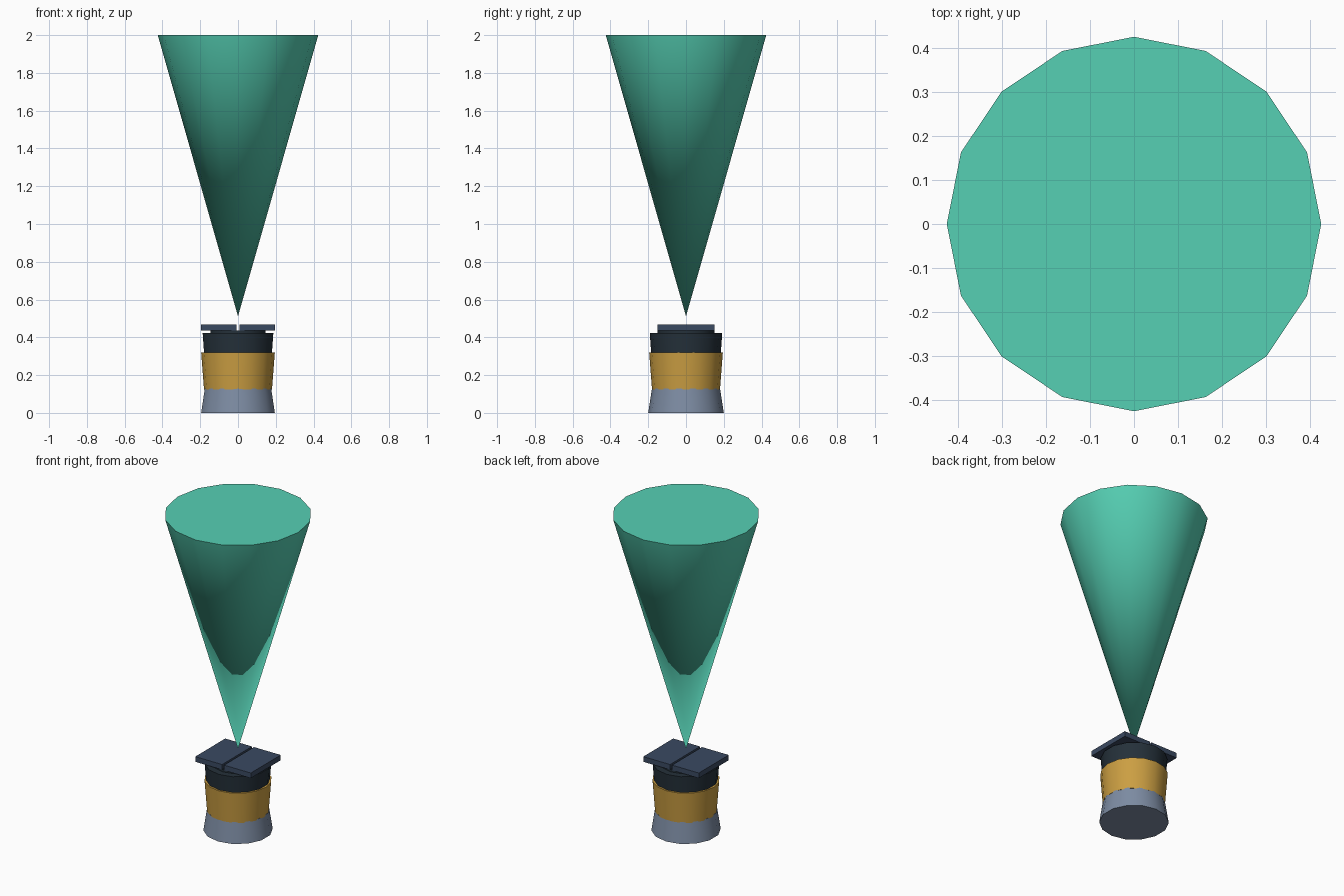
import bpy
import bmesh
from math import sin, cos, pi, radians

cube = bpy.data.objects.get("Cube")
if cube:
    bpy.data.objects.remove(cube, do_unlink=True)


def material(name, rgb):
    mat = bpy.data.materials.new(name)
    mat.use_nodes = True
    colour = (*rgb, 1)
    mat.diffuse_color = colour
    mat.node_tree.nodes["Principled BSDF"].inputs["Base Color"].default_value = colour
    return mat


teal = material("teal", (0.093, 0.63, 0.456))
amber = material("amber", (0.60, 0.345, 0.055))
grey = material("slate grey", (0.205, 0.262, 0.366))
black = material("blue black", (0.018, 0.03, 0.042))
navy = material("dark navy", (0.042, 0.067, 0.12))


def add_object(name, bm, mat):
    bmesh.ops.recalc_face_normals(bm, faces=bm.faces)
    mesh = bpy.data.meshes.new(name)
    bm.to_mesh(mesh)
    bm.free()
    mesh.materials.append(mat)
    obj = bpy.data.objects.new(name, mesh)
    bpy.context.collection.objects.link(obj)
    return obj


def drum(name, r_low, r_high, z_low, z_high, sides, mat):
    """Closed tapered drum with a corner on +y; a zero lower radius makes a point."""
    bm = bmesh.new()

    def ring(r, z):
        if r == 0:
            return [bm.verts.new((0, 0, z))] * sides
        turns = [2 * pi * i / sides for i in range(sides)]
        return [bm.verts.new((r * sin(a), r * cos(a), z)) for a in turns]

    low, high = ring(r_low, z_low), ring(r_high, z_high)
    for i in range(sides):
        j = (i + 1) % sides
        corners = [low[i], low[j], high[j], high[i]]
        bm.faces.new(list(dict.fromkeys(corners)))
    bm.faces.new(high)
    if r_low > 0:
        bm.faces.new(low)
    obj = add_object(name, bm, mat)
    bpy.ops.object.select_all(action='DESELECT')
    bpy.context.view_layer.objects.active = obj
    obj.select_set(True)
    bpy.ops.object.shade_smooth_by_angle(angle=radians(30))
    return obj


def box(name, lo, hi, mat):
    bm = bmesh.new()
    bmesh.ops.create_cube(bm, size=1)
    for v in bm.verts:
        v.co = [(a + b) / 2 + c * (b - a) for a, b, c in zip(lo, hi, v.co)]
    return add_object(name, bm, mat)


# Stacked body
drum("base", 0.20, 0.18, 0, 0.13, 14, grey)
drum("amber_band", 0.18, 0.195, 0.125, 0.32, 16, amber)
drum("collar", 0.183, 0.192, 0.30, 0.423, 14, black)
drum("hatch_seat", 0.15, 0.15, 0.42, 0.437, 14, black)

# Pair of sliding hatch plates with a narrow gap
box("right_hatch", (-0.195, -0.15, 0.435), (-0.007, 0.15, 0.468), navy)
box("left_hatch", (0.007, -0.15, 0.435), (0.195, 0.15, 0.468), navy)

# Inverted beam cone above the hatch
drum("beam_cone", 0, 0.425, 0.512, 2.0, 16, teal)
